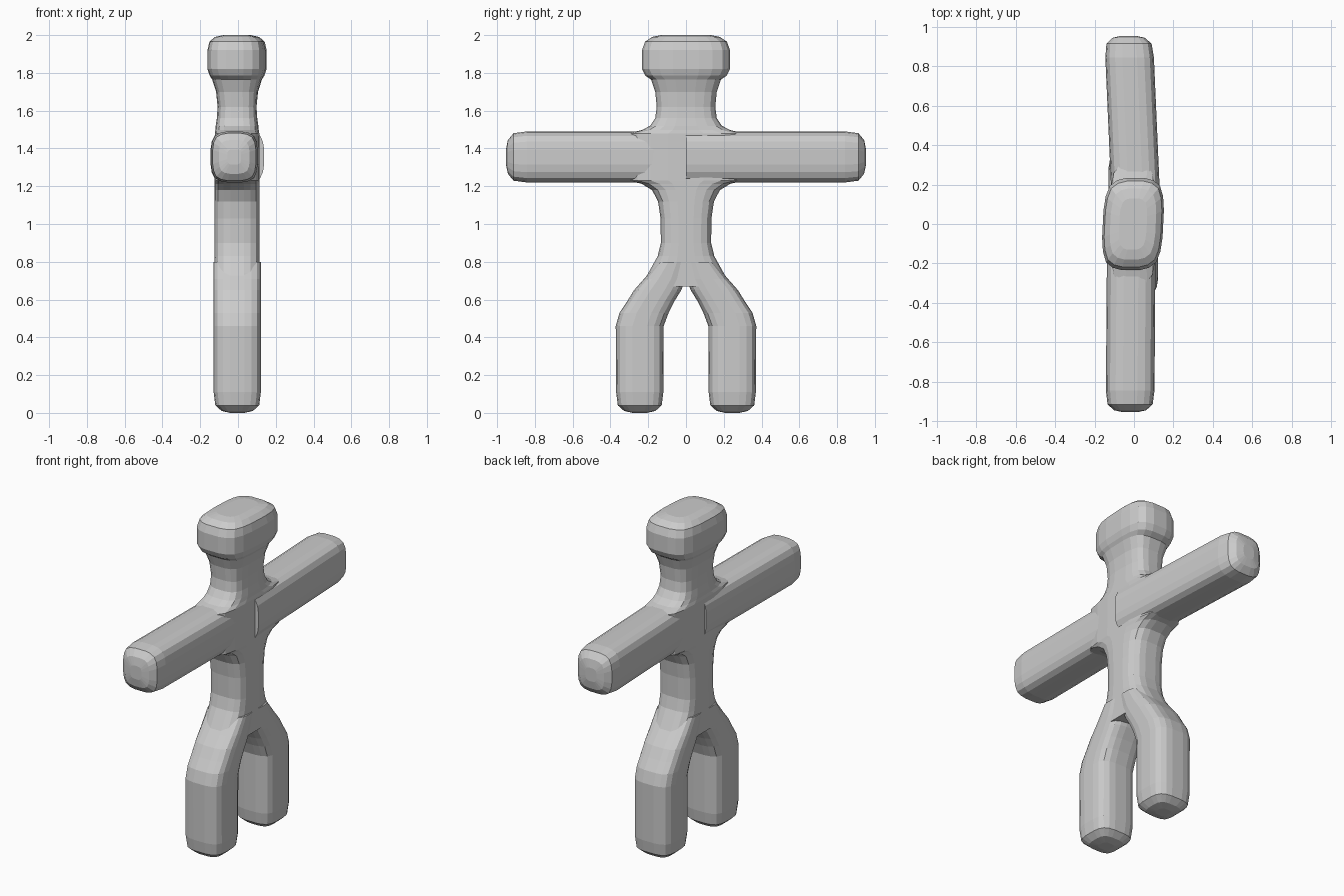
import bpy, bmesh, math
from mathutils import Vector, Matrix

cube = bpy.data.objects.get("Cube")
if cube:
    bpy.data.objects.remove(cube, do_unlink=True)

# Plain grey clay
clay = bpy.data.materials.new("grey_clay")
clay.use_nodes = True
GREY = (0.6, 0.6, 0.6, 1)
clay.diffuse_color = GREY
clay.node_tree.nodes["Principled BSDF"].inputs["Base Color"].default_value = GREY

# One quarter of the soft square cross-section, repeated around the ring
QUARTER = [(1, -0.3), (1, 0.3), (0.95, 0.6), (0.83, 0.83), (0.6, 0.95)]
SECTION = [Matrix.Rotation(k * math.pi / 2, 2) @ Vector(p)
           for k in range(4) for p in QUARTER]


def loft(name, rings, place):
    """Skin rings of (distance, centre_u, centre_v, half_u, half_v, skew)."""
    bm = bmesh.new()
    loops = []
    for d, cu, cv, hu, hv, skew in rings:
        loops.append([bm.verts.new(place(cu + hu * p.x + skew * hv * p.y,
                                         cv + hv * p.y, d)) for p in SECTION])
    n = len(SECTION)
    for a, b in zip(loops, loops[1:]):
        for i in range(n):
            j = (i + 1) % n
            bm.faces.new((a[i], a[j], b[j], b[i]))
    bm.faces.new(loops[0])
    bm.faces.new(loops[-1])
    bmesh.ops.recalc_face_normals(bm, faces=bm.faces)
    mesh = bpy.data.meshes.new(name)
    bm.to_mesh(mesh)
    bm.free()
    mesh.materials.append(clay)
    obj = bpy.data.objects.new(name, mesh)
    bpy.context.collection.objects.link(obj)
    return obj


def upright(u, v, d):
    return (u, v, d)


# Head, neck and trunk: height, centre x, half x, half y, skew
trunk = [
    (2.0, 0, .07, .13, .05), (1.99, 0, .115, .18, .05), (1.965, 0, .143, .217, .05),
    (1.92, 0, .153, .233, .05), (1.82, 0, .153, .233, .05), (1.785, 0, .142, .215, .04),
    (1.765, 0, .13, .185, .03), (1.70, 0, .11, .163, .02), (1.62, 0, .103, .155, 0),
    (1.56, 0, .107, .163, 0), (1.52, 0, .113, .19, 0), (1.497, 0, .115, .235, 0),
    (1.48, 0, .118, .31, 0), (1.23, 0, .12, .31, 0), (1.213, 0, .12, .235, 0),
    (1.18, 0, .12, .18, 0), (1.12, 0, .12, .148, 0), (1.03, 0, .12, .135, 0),
    (0.9, 0, .12, .133, 0), (0.83, 0, .12, .15, 0), (0.74, 0, .12, .2, 0),
    (0.67, 0, .12, .24, 0)]
body = loft("body", [(z, cx - .005, 0, hx, hy, s) for z, cx, hx, hy, s in trunk], upright)

# Shared rounding of limb tips: distance in from the tip, scale
TIP = [(.11, 1), (.04, .93), (.01, .66), (0, .3)]
limbs = []

# Arms reach out along y, the left one swinging slightly off line
for name, side, root_x, tip_x in (("left_arm", 1, .015, -.027),
                                  ("right_arm", -1, -.013, -.02)):
    stations = [(0.0, 1), (0.3, 1), (0.6, 1)] + [(.953 - d, s) for d, s in TIP]
    rings = [(y, root_x + (tip_x - root_x) * y / .953, 1.355, .123 * s, .135 * s, 0)
             for y, s in stations]
    limbs.append(loft(name, rings, lambda u, v, d, k=side: (u, k * d, v)))

# Legs spread from the hips, then drop straight
hip = [(.80, .07, .075), (.71, .112, .11), (.65, .15, .125), (.59, .187, .125),
       (.53, .222, .13), (.46, .245, .127)]
for name, side in (("left_leg", 1), ("right_leg", -1)):
    rings = [(z, -.004, c, .125, h, 0) for z, c, h in hip]
    rings += [(d, -.004, .245, .125 * s, .125 * s, 0) for d, s in TIP]
    limbs.append(loft(name, rings, lambda u, v, d, k=side: (u, k * v, d)))

# Fuse the limbs into a single skin
bpy.context.view_layer.objects.active = body
for limb in limbs:
    union = body.modifiers.new("fuse", "BOOLEAN")
    union.operation = "UNION"
    union.solver = "EXACT"
    union.object = limb
    bpy.ops.object.modifier_apply(modifier=union.name)
    bpy.data.objects.remove(limb, do_unlink=True)
